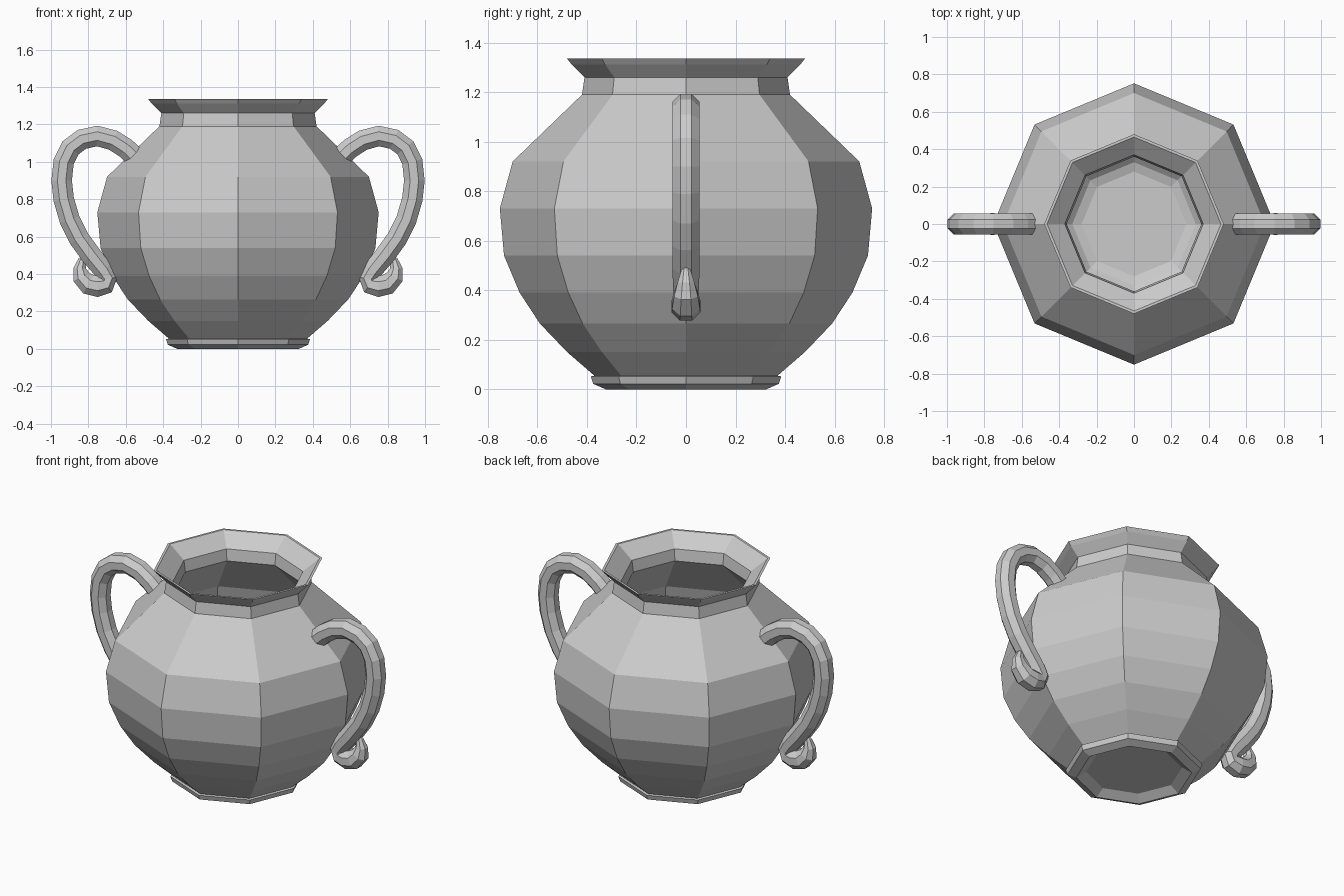
import bpy, bmesh, math
from mathutils import Vector

if "Cube" in bpy.data.objects:
    bpy.data.objects.remove(bpy.data.objects["Cube"])

SIDES = 8


def skin(name, rings, close_ends=True):
    """Bridge equal-sized rings of points into one flat-shaded object."""
    bm = bmesh.new()
    loops = [[bm.verts.new(p) for p in ring] for ring in rings]
    for a, b in zip(loops, loops[1:]):
        n = len(a)
        for i in range(n):
            j = (i + 1) % n
            bm.faces.new((a[i], a[j], b[j], b[i]))
    if close_ends:
        bm.faces.new(loops[0])
        bm.faces.new(loops[-1])
    bmesh.ops.recalc_face_normals(bm, faces=bm.faces[:])
    mesh = bpy.data.meshes.new(name)
    bm.to_mesh(mesh)
    bm.free()
    ob = bpy.data.objects.new(name, mesh)
    bpy.context.collection.objects.link(ob)
    return ob


def lathe(name, profile):
    """Octagonal lathe with corners on the x and y axes."""
    angles = [2 * math.pi * i / SIDES for i in range(SIDES)]
    return skin(name, [[(r * math.cos(a), r * math.sin(a), z) for a in angles]
                       for r, z in profile])


# Vessel: hollow underside, foot, belly, neck, flared rim, then inner wall to the floor
lathe("pot_body", [
    (0.27, 0.035), (0.325, 0.0), (0.375, 0.022), (0.385, 0.052), (0.37, 0.055),
    (0.48, 0.15), (0.59, 0.265), (0.672, 0.39), (0.735, 0.54), (0.752, 0.73),
    (0.70, 0.92), (0.42, 1.19), (0.41, 1.26), (0.462, 1.312), (0.48, 1.335),
    (0.465, 1.335), (0.37, 1.26), (0.36, 1.19), (0.65, 0.90), (0.70, 0.73),
    (0.685, 0.55), (0.62, 0.40), (0.54, 0.28), (0.43, 0.165), (0.33, 0.085),
    (0.28, 0.07)])

# Handle centre line in the xz plane: (x, z, radius), ending in a tapered curl
path = [
    (0.555, 1.03, .055), (0.60, 1.072, .055), (0.667, 1.115, .055), (0.753, 1.138, .055),
    (0.835, 1.12, .055), (0.895, 1.075, .055), (0.932, 1.00, .055), (0.943, 0.90, .055),
    (0.932, 0.80, .055), (0.90, 0.69, .055), (0.85, 0.59, .055), (0.785, 0.50, .055),
    (0.72, 0.42, .052), (0.692, 0.375, .05), (0.705, 0.345, .052), (0.75, 0.335, .058),
    (0.80, 0.345, .056), (0.838, 0.385, .048), (0.846, 0.43, .034), (0.835, 0.475, .02),
    (0.81, 0.52, .003)]
rings = []
for i, (x, z, r) in enumerate(path):
    p, q = path[max(i - 1, 0)], path[min(i + 1, len(path) - 1)]
    tangent = Vector((q[0] - p[0], 0, q[1] - p[1])).normalized()
    side = Vector((0, 1, 0))
    out = tangent.cross(side)
    ring = []
    for k in range(SIDES):
        a = 2 * math.pi * (k + 0.5) / SIDES
        s = r / math.cos(math.pi / SIDES)
        ring.append(Vector((x, 0, z)) + side * s * math.cos(a) + out * s * math.sin(a))
    rings.append(ring)
handle = skin("handles", rings)

# Second handle on the opposite side
mirror = handle.modifiers.new("mirror", 'MIRROR')
mirror.use_axis = (True, False, False)
mirror.use_mirror_merge = False
